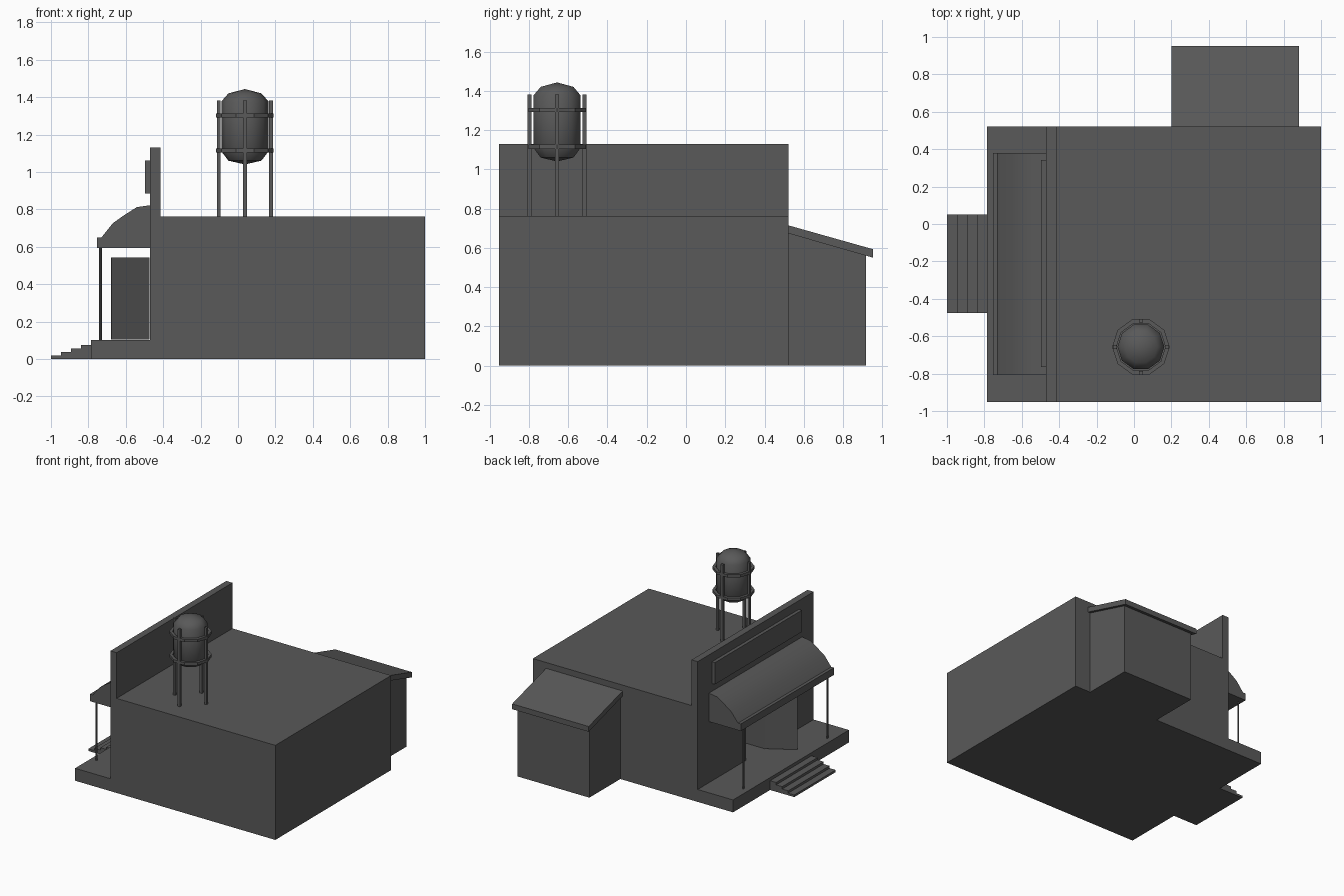
import bpy, bmesh
from math import pi, cos, sin
from mathutils import Vector

if "Cube" in bpy.data.objects:
    bpy.data.objects.remove(bpy.data.objects["Cube"])

MID = -0.215  # centre line of the shop front along y

dark = bpy.data.materials.new("dark_grey")
dark.diffuse_color = (0.1, 0.1, 0.1, 1)
dark.use_nodes = True
dark.node_tree.nodes["Principled BSDF"].inputs["Base Color"].default_value = dark.diffuse_color


def mesh_object(name, bm):
    bmesh.ops.recalc_face_normals(bm, faces=bm.faces)
    me = bpy.data.meshes.new(name)
    bm.to_mesh(me)
    bm.free()
    me.materials.append(dark)
    ob = bpy.data.objects.new(name, me)
    bpy.context.collection.objects.link(ob)
    return ob


def prism(name, points, direction):
    """Extrude a planar outline of 3D points along a vector."""
    bm = bmesh.new()
    face = bm.faces.new([bm.verts.new(p) for p in points])
    ext = bmesh.ops.extrude_face_region(bm, geom=[face])["geom"]
    verts = [v for v in ext if isinstance(v, bmesh.types.BMVert)]
    bmesh.ops.translate(bm, verts=verts, vec=direction)
    return mesh_object(name, bm)


def prism_y(name, xz, y0, y1):
    return prism(name, [(x, y0, z) for x, z in xz], (0, y1 - y0, 0))


def prism_x(name, yz, x0, x1):
    return prism(name, [(x0, y, z) for y, z in yz], (x1 - x0, 0, 0))


def box(name, x0, x1, y0, y1, z0, z1):
    return prism_y(name, [(x0, z0), (x1, z0), (x1, z1), (x0, z1)], y0, y1)


def smooth(ob, angle=40):
    bpy.ops.object.select_all(action='DESELECT')
    ob.select_set(True)
    bpy.context.view_layer.objects.active = ob
    bpy.ops.object.shade_smooth_by_angle(angle=angle * pi / 180)


def lathe(name, profile, centre, sides, closed=False):
    """Revolve (radius, z) points; zero radius makes a pole."""
    bm = bmesh.new()
    rings = []
    for r, z in profile:
        n = 1 if r == 0 else sides
        rings.append([bm.verts.new((centre[0] + r * cos(2 * pi * i / sides),
                                    centre[1] + r * sin(2 * pi * i / sides), z))
                      for i in range(n)])
    pairs = list(zip(rings, rings[1:]))
    if closed:
        pairs.append((rings[-1], rings[0]))
    for a, b in pairs:
        for i in range(sides):
            j = (i + 1) % sides
            quad = [a[i % len(a)], a[j % len(a)], b[j % len(b)], b[i % len(b)]]
            bm.faces.new(list(dict.fromkeys(quad)))
    return mesh_object(name, bm)


# Building with tall false front, and a doorway cut into it
building = prism_y("building", [(-0.47, 0), (1, 0), (1, 0.762), (-0.415, 0.762),
                                (-0.415, 1.13), (-0.47, 1.13)], -0.953, 0.522)
cutter = box("doorway_cutter", -0.6, -0.17, MID - 0.12, MID + 0.12, 0.1, 0.545)
cutter.hide_render = True
mod = building.modifiers.new("doorway", 'BOOLEAN')
mod.object = cutter
mod.operation = 'DIFFERENCE'
mod.solver = 'EXACT'
bpy.context.view_layer.objects.active = building
bpy.ops.object.modifier_apply(modifier=mod.name)
bpy.data.objects.remove(cutter)

# Open door, hinged at the -y side of the doorway
hinge, tip = Vector((-0.472, MID - 0.12, 0.105)), Vector((-0.675, MID - 0.24, 0.105))
along = tip - hinge
side = Vector((along.y, -along.x, 0)).normalized() * 0.006
prism("door", [hinge, tip, tip + side, hinge + side], (0, 0, 0.437))

# Porch floor and steps
box("porch", -0.785, -0.47, -0.953, 0.522, 0, 0.1)
stairs = [(-0.785, 0), (-1, 0)]
for i in range(4):
    z = 0.0175 + 0.019 * i
    stairs += [(-1 + 0.0538 * i, z), (-1 + 0.0538 * (i + 1), z)]
prism_y("steps", stairs, MID - 0.262, MID + 0.265)

# Curved awning and its posts
awning = prism_y("awning", [(-0.47, 0.593), (-0.755, 0.593), (-0.755, 0.65), (-0.73, 0.65),
                            (-0.67, 0.725), (-0.61, 0.768), (-0.54, 0.812), (-0.47, 0.822)],
                 MID - 0.592, MID + 0.595)
smooth(awning)
for n, s in (("left", 1), ("right", -1)):
    lathe("awning_post_" + n, [(0, 0.1), (0.007, 0.1), (0.007, 0.6), (0, 0.6)],
          (-0.735, MID + s * 0.535), 8)

# Blank sign board
box("sign_board", -0.497, -0.47, -0.765, 0.342, 0.885, 1.06)

# Side shed with a sloping roof
prism_x("shed", [(0.52, 0), (0.916, 0), (0.916, 0.563), (0.52, 0.677)], 0.22, 0.86)
prism_x("shed_roof", [(0.52, 0.674), (0.953, 0.55), (0.953, 0.593), (0.52, 0.715)], 0.2, 0.882)

# Water tank on four legs with two hoops
C = (0.037, -0.657)
tank = lathe("water_tank", [(0, 1.04), (0.088, 1.06), (0.125, 1.108), (0.125, 1.378),
                            (0.088, 1.42), (0, 1.443)], C, 10)
smooth(tank)
for z in (1.115, 1.302):
    lathe("tank_hoop", [(0.131, z - 0.011), (0.154, z - 0.011),
                        (0.154, z + 0.011), (0.131, z + 0.011)], C, 10, closed=True)
for i in range(4):
    x, y = C[0] + 0.14 * cos(i * pi / 2), C[1] + 0.14 * sin(i * pi / 2)
    box("tank_leg", x - 0.01, x + 0.01, y - 0.01, y + 0.01, 0.755, 1.382)
